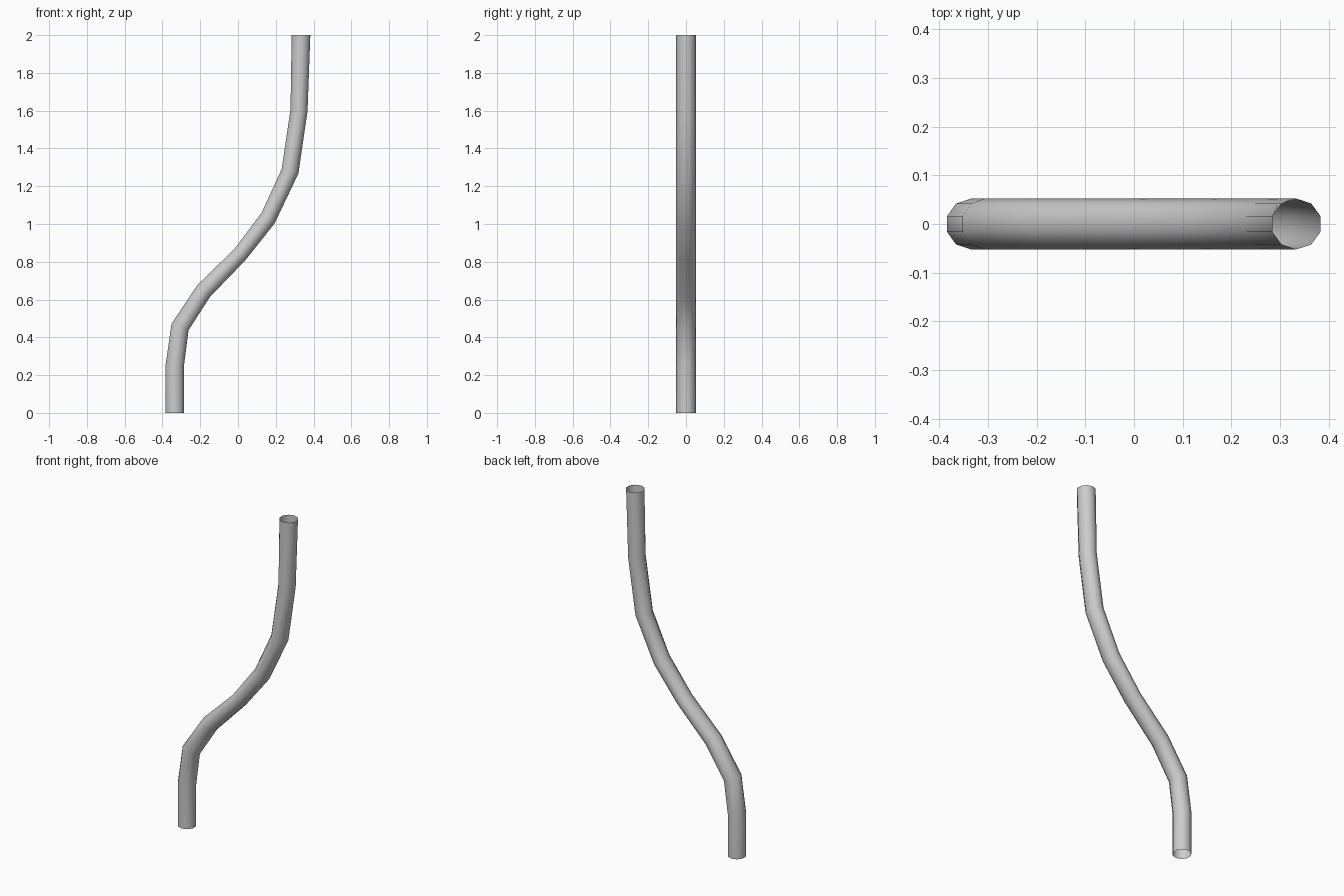
import bpy, bmesh, math

if "Cube" in bpy.data.objects:
    bpy.data.objects.remove(bpy.data.objects["Cube"])

SIDES = 10
RADIUS = 0.052
FLAT = math.cos(math.pi / SIDES)

# Cross-sections in the xz plane: (left x, left z, right x, right z)
sections = [
    (-0.384, 0.00, -0.286, 0.00),
    (-0.384, 0.25, -0.286, 0.25),
    (-0.352, 0.472, -0.262, 0.437),
    (-0.216, 0.676, -0.149, 0.613),
    (-0.020, 0.867, 0.040, 0.809),
    (0.125, 1.060, 0.194, 1.003),
    (0.231, 1.290, 0.320, 1.268),
    (0.278, 1.607, 0.368, 1.597),
    (0.284, 2.00, 0.383, 2.00),
]

# Open-ended bent pipe, lofted through the ten-sided rings
bm = bmesh.new()
rings = []
for lx, lz, rx, rz in sections:
    cx, cz = (lx + rx) / 2, (lz + rz) / 2
    ux, uz = (rx - lx) / 2 / FLAT, (rz - lz) / 2 / FLAT
    ring = []
    for i in range(SIDES):
        a = 2 * math.pi * (i + 0.5) / SIDES
        c = math.cos(a)
        ring.append(bm.verts.new((cx + ux * c, RADIUS * math.sin(a), cz + uz * c)))
    rings.append(ring)
for low, high in zip(rings, rings[1:]):
    for i in range(SIDES):
        j = (i + 1) % SIDES
        bm.faces.new((low[i], low[j], high[j], high[i])).smooth = True

mesh = bpy.data.meshes.new("bent_pipe")
bm.to_mesh(mesh)
bm.free()
pipe = bpy.data.objects.new("bent_pipe", mesh)
bpy.context.collection.objects.link(pipe)
